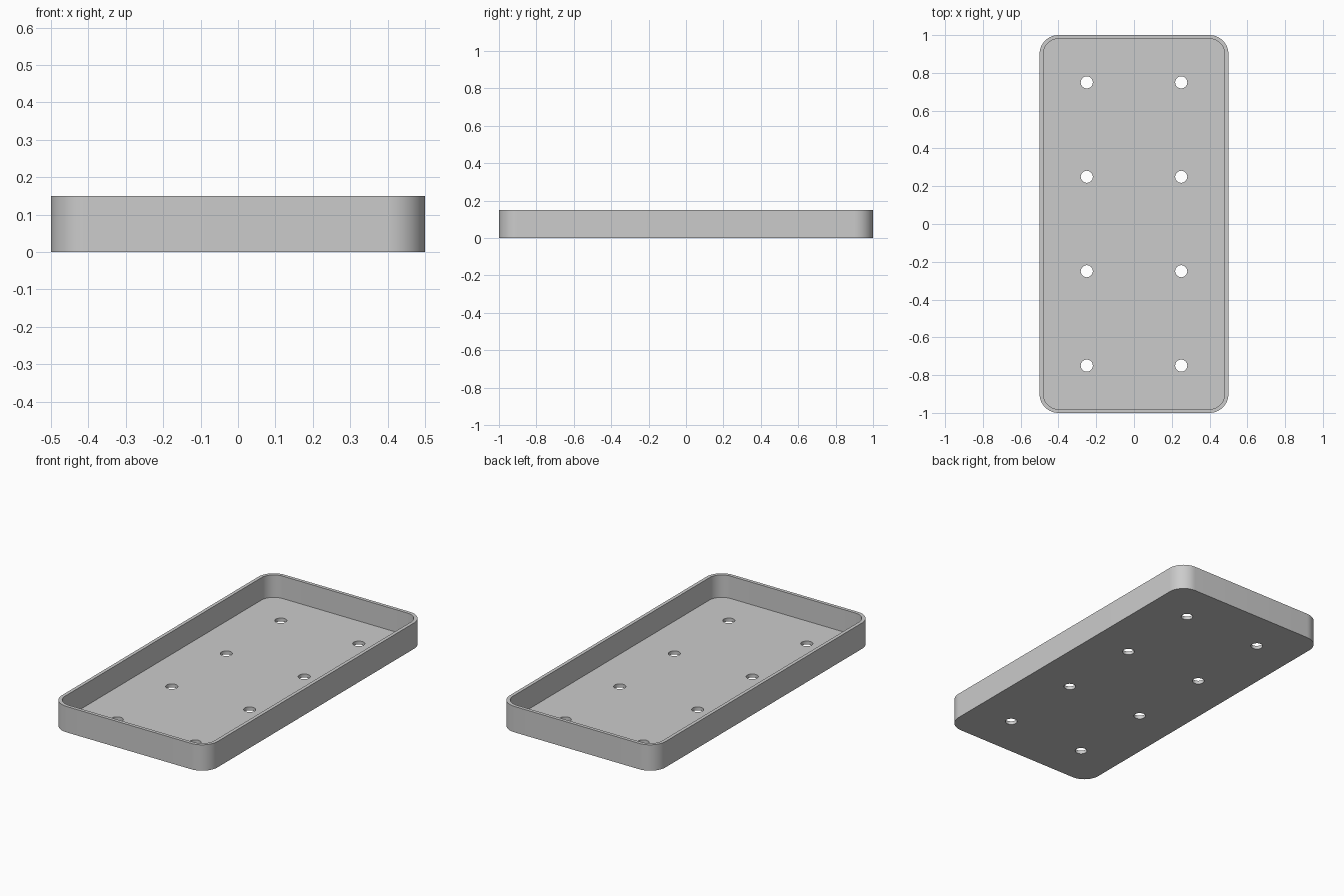
import bpy
import bmesh
from math import cos, sin, pi, radians

if "Cube" in bpy.data.objects:
    bpy.data.objects.remove(bpy.data.objects["Cube"], do_unlink=True)

LENGTH, WIDTH, HEIGHT = 2.0, 1.0, 0.15
WALL, FLOOR, CORNER = 0.02, 0.02, 0.1
HOLE_RADIUS = 0.032

grey = bpy.data.materials.new("light grey")
grey.use_nodes = True
grey.diffuse_color = (0.6, 0.6, 0.6, 1)
grey.node_tree.nodes["Principled BSDF"].inputs["Base Color"].default_value = grey.diffuse_color


def rounded_outline(width, length, radius, steps=16):
    """Counter-clockwise rectangle with arcs at its corners."""
    points = []
    for corner, (sx, sy) in enumerate([(1, 1), (-1, 1), (-1, -1), (1, -1)]):
        cx, cy = sx * (width / 2 - radius), sy * (length / 2 - radius)
        for i in range(steps + 1):
            a = (corner + i / steps) * pi / 2
            points.append((cx + radius * cos(a), cy + radius * sin(a)))
    return points


def prism(name, outline, bottom, top):
    """Closed solid raised from an outline."""
    bm = bmesh.new()
    base = bm.faces.new([bm.verts.new((x, y, bottom)) for x, y in outline])
    raised = bmesh.ops.extrude_face_region(bm, geom=[base], use_keep_orig=True)
    moved = [v for v in raised["geom"] if isinstance(v, bmesh.types.BMVert)]
    bmesh.ops.translate(bm, verts=moved, vec=(0, 0, top - bottom))
    bmesh.ops.recalc_face_normals(bm, faces=bm.faces)
    mesh = bpy.data.meshes.new(name)
    bm.to_mesh(mesh)
    bm.free()
    mesh.materials.append(grey)
    obj = bpy.data.objects.new(name, mesh)
    bpy.context.collection.objects.link(obj)
    return obj


# Tray body
tray = prism("tray", rounded_outline(WIDTH, LENGTH, CORNER), 0, HEIGHT)

# Hollow inside and the two rows of drain holes
cutters = [prism("hollow_cutter",
                 rounded_outline(WIDTH - 2 * WALL, LENGTH - 2 * WALL, CORNER - WALL),
                 FLOOR, HEIGHT + 0.1)]
circle = [(HOLE_RADIUS * cos(2 * pi * i / 32), HOLE_RADIUS * sin(2 * pi * i / 32))
          for i in range(32)]
for x in (-0.25, 0.25):
    for y in (-0.75, -0.25, 0.25, 0.75):
        cutters.append(prism("hole_cutter", [(x + u, y + v) for u, v in circle],
                             -0.05, FLOOR + 0.05))

bpy.ops.object.select_all(action="DESELECT")
tray.select_set(True)
bpy.context.view_layer.objects.active = tray
for cutter in cutters:
    cutter.hide_render = True
    cut = tray.modifiers.new("cut", "BOOLEAN")
    cut.operation = "DIFFERENCE"
    cut.solver = "EXACT"
    cut.object = cutter
    bpy.ops.object.modifier_apply(modifier=cut.name)
    bpy.data.objects.remove(cutter, do_unlink=True)

# Smooth corners and holes, crisp rims
bpy.ops.object.shade_smooth_by_angle(angle=radians(30))
